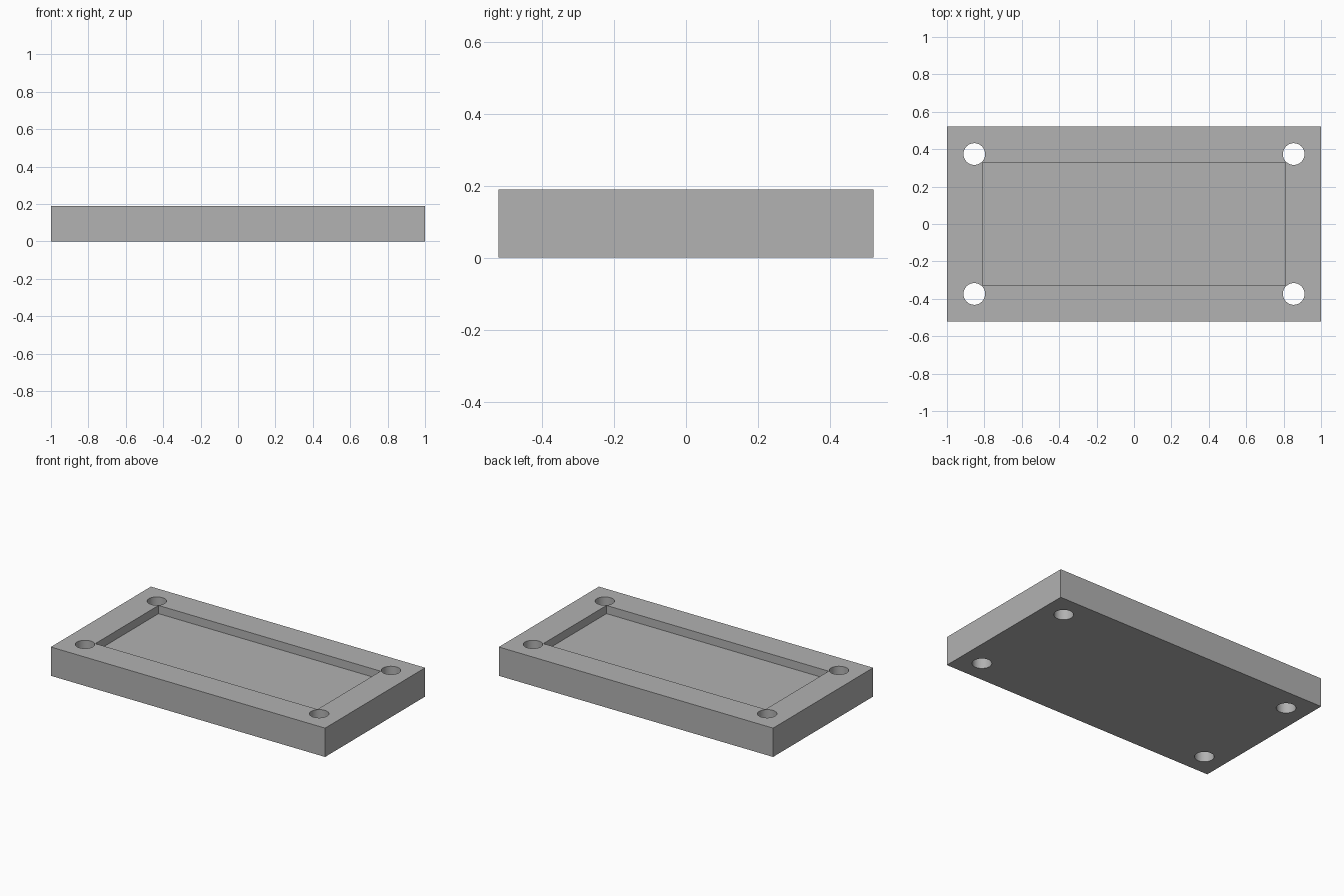
import bpy

old = bpy.data.objects.get("Cube")
if old:
    bpy.data.objects.remove(old, do_unlink=True)

WIDTH, DEPTH, HEIGHT = 2.0, 1.042, 0.19
POCKET_W, POCKET_D, POCKET_H = 1.62, 0.658, 0.054
HOLE_X, HOLE_Y, HOLE_R = 0.854, 0.374, 0.058

gray = bpy.data.materials.new("plain gray")
gray.use_nodes = True
color = (0.445, 0.445, 0.445, 1)
gray.diffuse_color = color
gray.node_tree.nodes["Principled BSDF"].inputs["Base Color"].default_value = color


def box(name, size, z):
    bpy.ops.mesh.primitive_cube_add(size=1, location=(0, 0, z))
    obj = bpy.context.object
    obj.name = name
    obj.scale = size
    bpy.ops.object.transform_apply(location=True, rotation=False, scale=True)
    obj.data.materials.append(gray)
    return obj


def cut(target, cutter):
    mod = target.modifiers.new("cut", 'BOOLEAN')
    mod.operation = 'DIFFERENCE'
    mod.solver = 'EXACT'
    mod.object = cutter
    bpy.context.view_layer.objects.active = target
    bpy.ops.object.modifier_apply(modifier=mod.name)
    bpy.data.objects.remove(cutter, do_unlink=True)


# Rectangular tray block
tray = box("tray_plate", (WIDTH, DEPTH, HEIGHT), HEIGHT / 2)

# Shallow pocket in the top
cut(tray, box("pocket_cutter", (POCKET_W, POCKET_D, POCKET_H * 2), HEIGHT))

# Through holes at the corners
for sx in (-1, 1):
    for sy in (-1, 1):
        bpy.ops.mesh.primitive_cylinder_add(
            vertices=64, radius=HOLE_R, depth=HEIGHT * 2,
            location=(sx * HOLE_X, sy * HOLE_Y, HEIGHT / 2))
        drill = bpy.context.object
        drill.name = "hole_cutter"
        drill.data.materials.append(gray)
        cut(tray, drill)

# Smooth hole walls, crisp edges
bpy.ops.object.select_all(action='DESELECT')
tray.select_set(True)
bpy.context.view_layer.objects.active = tray
bpy.ops.object.shade_smooth_by_angle()
